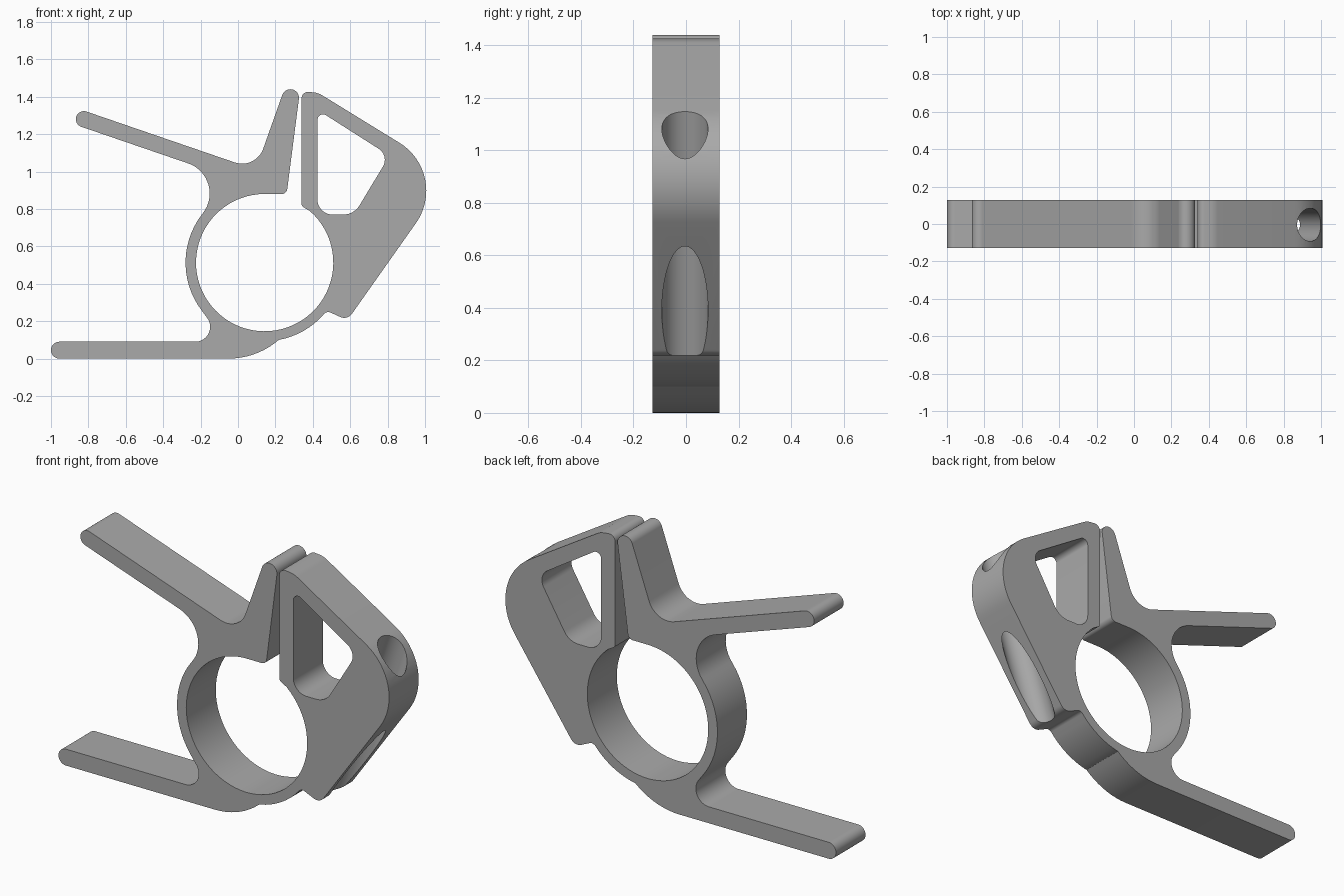
import bpy, bmesh
from math import radians, cos, sin, tan, ceil
from mathutils import Vector

if "Cube" in bpy.data.objects:
    bpy.data.objects.remove(bpy.data.objects["Cube"])

HALF = 0.128


def arc(cx, cz, r, start, end):
    """Points on an arc, angles in degrees."""
    n = max(2, ceil(abs(end - start) / 5))
    angles = [radians(start + (end - start) * i / n) for i in range(n + 1)]
    return [(cx + r * cos(a), cz + r * sin(a), 0) for a in angles]


def rounded(corners):
    """Turn (x, z, radius) corners into a loop with filleted corners."""
    loop = []
    for i, (x, z, r) in enumerate(corners):
        p = Vector((x, z))
        if r == 0:
            loop.append(p)
            continue
        a = (Vector(corners[i - 1][:2]) - p).normalized()
        b = (Vector(corners[(i + 1) % len(corners)][:2]) - p).normalized()
        half = a.angle(b) / 2
        centre = p + (a + b).normalized() * r / sin(half)
        u = p + a * r / tan(half) - centre
        v = p + b * r / tan(half) - centre
        sweep = u.angle(v)
        n = max(3, ceil(sweep / radians(6)))
        for k in range(n + 1):
            t = k / n
            loop.append(centre + (u * sin((1 - t) * sweep) + v * sin(t * sweep)) / sin(sweep))
    return loop


def prism(name, loop, half):
    """Extrude an x-z loop along y."""
    bm = bmesh.new()
    face = bm.faces.new([bm.verts.new((p.x, -half, p.y)) for p in loop])
    out = bmesh.ops.extrude_face_region(bm, geom=[face])
    moved = [e for e in out["geom"] if isinstance(e, bmesh.types.BMVert)]
    bmesh.ops.translate(bm, verts=moved, vec=(0, 2 * half, 0))
    bmesh.ops.recalc_face_normals(bm, faces=bm.faces)
    mesh = bpy.data.meshes.new(name)
    bm.to_mesh(mesh)
    bm.free()
    obj = bpy.data.objects.new(name, mesh)
    bpy.context.collection.objects.link(obj)
    return obj


def cut(target, cutter):
    cutter.hide_render = True
    mod = target.modifiers.new("cut", "BOOLEAN")
    mod.operation, mod.solver, mod.object = "DIFFERENCE", "EXACT", cutter
    bpy.context.view_layer.objects.active = target
    bpy.ops.object.modifier_apply(modifier=mod.name)
    bpy.data.objects.remove(cutter)


ring = (0.1425, 0.513)
outline = (
    arc(*ring, 0.367, 48.6, -270)                     # bore of the ring
    + [(0.26, 0.88, 0.03)]                            # foot of the left jaw
    + arc(0.28, 1.394, 0.046, -7, 161)                # tip of the left jaw
    + [(0.095, 1.01, 0.12)]                           # jaw to arm fillet
    + arc(-0.824, 1.28, 0.043, 71, 251)               # upper arm end
    + [(-0.046, 0.968, 0.17)]                         # arm to ring fillet
    + arc(*ring, 0.423, 143, 217)                     # back of the ring
    + [(-0.07, 0.09, 0.08)]                           # ring to leg fillet
    + arc(-0.955, 0.045, 0.045, 90, 270)              # lower leg end
    + arc(-0.05, 0.41, 0.41, 270, 311)                # leg sweeping up
    + arc(*ring, 0.42, 281, 314)                      # underside of the ring
    + [(0.475, 0.255, 0.03), (0.585, 0.205, 0.05)]    # heel notch and heel
    + [(1.136, 0.986, 0.30)]                          # broad shoulder
    + [(0.43, 1.42, 0.1), (0.34, 1.43, 0.035)]        # right jaw top
    + [(0.34, 0.815, 0.02)]                           # right jaw foot
)
body = prism("clip_body", rounded(outline), HALF)

# Window in the right jaw
window = [(0.425, 0.77, 0.08), (0.62, 0.77, 0.1), (0.81, 1.085, 0.07), (0.425, 1.33, 0.03)]
cut(body, prism("window_cutter", rounded(window), HALF * 2))

# Slanted round channel that leaves through the lower slope
axis = Vector((0.313, 0, 0.95)).normalized()
bpy.ops.mesh.primitive_cylinder_add(
    vertices=64, radius=0.088, depth=1.6,
    location=Vector((0.962, -0.004, 1.14)) - axis * 0.4,
    rotation=axis.to_track_quat("Z", "Y").to_euler())
cut(body, bpy.context.object)

# Plain grey plastic
grey = bpy.data.materials.new("plain_grey")
grey.use_nodes = True
colour = (0.4, 0.4, 0.4, 1)
grey.diffuse_color = colour
grey.node_tree.nodes["Principled BSDF"].inputs["Base Color"].default_value = colour
body.data.materials.clear()
body.data.materials.append(grey)

bpy.ops.object.select_all(action="DESELECT")
body.select_set(True)
bpy.context.view_layer.objects.active = body
bpy.ops.object.shade_smooth_by_angle(angle=radians(30))
